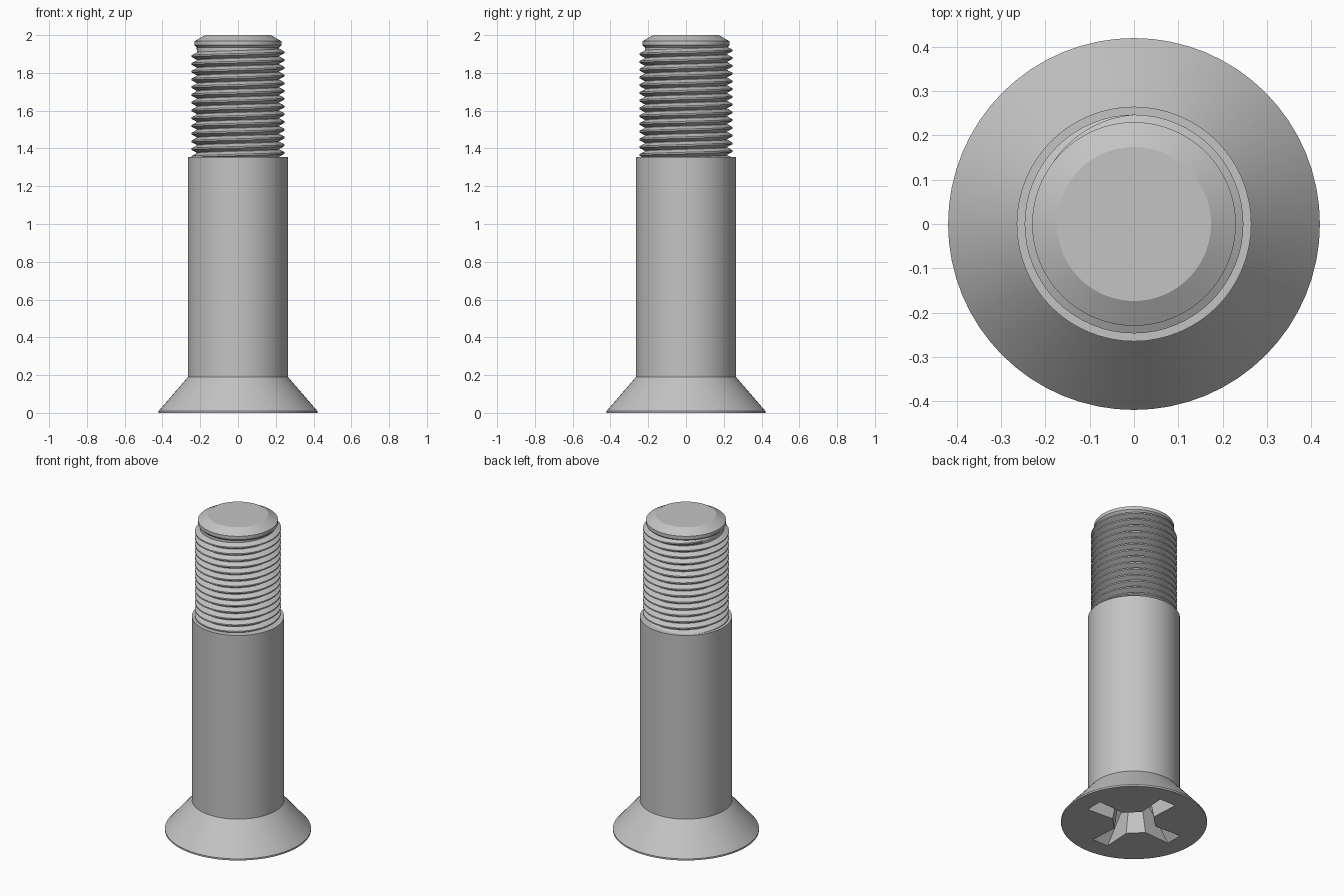
import bpy, bmesh, math

cube = bpy.data.objects.get("Cube")
if cube:
    bpy.data.objects.remove(cube, do_unlink=True)

SEGMENTS = 64
CORE, CREST, PITCH = 0.218, 0.247, 0.041
THREAD_START, THREAD_END = 1.335, 1.93

steel = bpy.data.materials.new("grey steel")
steel.use_nodes = True
GREY = (0.55, 0.55, 0.55, 1)
steel.diffuse_color = GREY
steel.node_tree.nodes["Principled BSDF"].inputs["Base Color"].default_value = GREY


def make_object(name, bm):
    mesh = bpy.data.meshes.new(name)
    bm.to_mesh(mesh)
    bm.free()
    mesh.materials.append(steel)
    obj = bpy.data.objects.new(name, mesh)
    bpy.context.collection.objects.link(obj)
    return obj


def select_only(obj):
    bpy.ops.object.select_all(action='DESELECT')
    obj.select_set(True)
    bpy.context.view_layer.objects.active = obj


def loft(bm, rings, closed):
    """Join successive rings of points with quads."""
    rows = [[bm.verts.new(p) for p in ring] for ring in rings]
    for low, high in zip(rows, rows[1:]):
        n = len(low)
        for j in range(n if closed else n - 1):
            k = (j + 1) % n
            bm.faces.new((low[j], low[k], high[k], high[j]))
    return rows


def solid(name, rings):
    """Closed loft with flat caps at both ends."""
    bm = bmesh.new()
    rows = loft(bm, rings, True)
    bm.faces.new(list(reversed(rows[0])))
    bm.faces.new(rows[-1])
    bmesh.ops.recalc_face_normals(bm, faces=bm.faces)
    return make_object(name, bm)


def circle(r, z):
    return [(r * math.cos(2 * math.pi * i / SEGMENTS),
             r * math.sin(2 * math.pi * i / SEGMENTS), z) for i in range(SEGMENTS)]


# Countersunk head, shank, thread core and chamfered tip as one turned body
profile = [(0.42, 0), (0.42, 0.01), (0.265, 0.19), (0.265, 1.355), (CORE, 1.355),
           (CORE, 1.935), (0.23, 1.947), (0.23, 1.968), (0.174, 2.0)]
body = solid("bolt_body", [circle(r, z) for r, z in profile])


# Tapered cross-shaped driver recess
def cross(tip, tip_half, root, root_half, z):
    arm = [(root, -root_half), (tip, -tip_half), (tip, tip_half), (root, root_half)]
    points = []
    for quarter in range(4):
        a = quarter * math.pi / 2
        c, s = math.cos(a), math.sin(a)
        points += [(x * c - y * s, x * s + y * c, z) for x, y in arm]
    return points


cutter = solid("recess_cutter", [cross(0.31, 0.056, 0.125, 0.045, -0.01),
                                 cross(0.13, 0.04, 0.085, 0.035, 0.2)])
cutter.hide_render = True
cut = body.modifiers.new("recess", 'BOOLEAN')
cut.operation = 'DIFFERENCE'
cut.solver = 'EXACT'
cut.object = cutter
select_only(body)
bpy.ops.object.modifier_apply(modifier=cut.name)
bpy.data.objects.remove(cutter, do_unlink=True)

# Helical thread ridge, fading into the core at its upper end
bm = bmesh.new()
steps = int((THREAD_END - THREAD_START) / PITCH * SEGMENTS)
strips = []
for i in range(steps + 1):
    a = 2 * math.pi * i / SEGMENTS
    z = THREAD_START + PITCH * i / SEGMENTS
    fade = min(1, (steps - i) / (SEGMENTS / 4))
    crest = CORE + (CREST - CORE) * fade
    section = [(CORE - 0.002, -PITCH / 2), (crest, -0.004),
               (crest, 0.004), (CORE - 0.002, PITCH / 2)]
    strips.append([(r * math.cos(a), r * math.sin(a), z + dz) for r, dz in section])
loft(bm, strips, False)
bmesh.ops.reverse_faces(bm, faces=bm.faces)
thread = make_object("thread", bm)

for part in (body, thread):
    select_only(part)
    bpy.ops.object.shade_smooth_by_angle(angle=math.radians(25))
